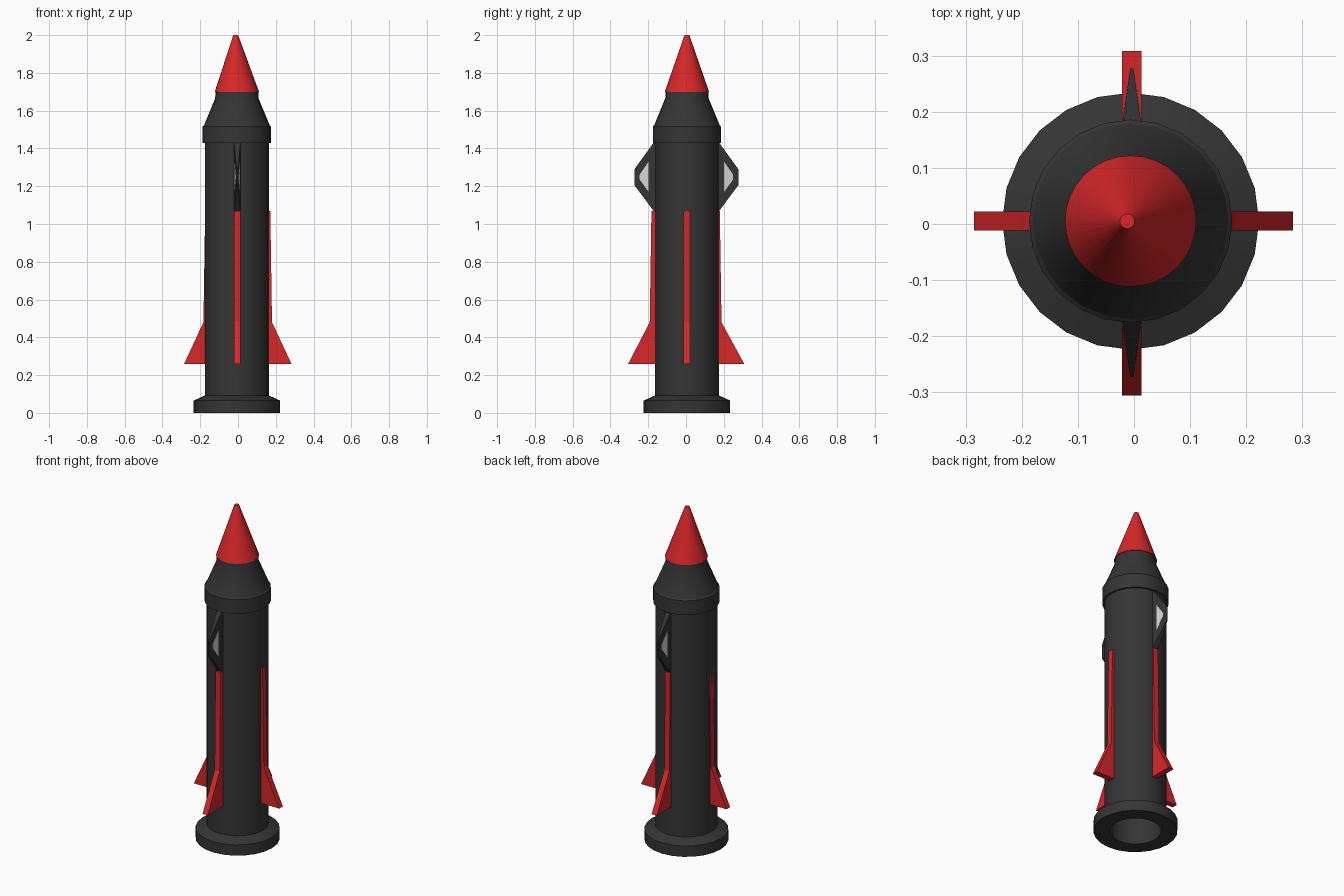
import bpy, bmesh
from math import cos, sin, pi, radians
from mathutils import Matrix

cube = bpy.data.objects.get("Cube")
if cube:
    bpy.data.objects.remove(cube, do_unlink=True)

AXIS = (-0.006, 0.005)   # the hull sits slightly off the origin


def material(name, rgb):
    m = bpy.data.materials.new(name)
    m.use_nodes = True
    m.diffuse_color = (*rgb, 1)
    m.node_tree.nodes["Principled BSDF"].inputs["Base Color"].default_value = (*rgb, 1)
    return m


charcoal = material("charcoal", (0.035, 0.035, 0.035))
red = material("red", (0.68, 0.02, 0.022))
pale_grey = material("pale grey", (0.66, 0.66, 0.66))


def finish(name, bm, mat, smooth=False):
    bmesh.ops.recalc_face_normals(bm, faces=bm.faces)
    mesh = bpy.data.meshes.new(name)
    bm.to_mesh(mesh)
    bm.free()
    mesh.materials.append(mat)
    obj = bpy.data.objects.new(name, mesh)
    bpy.context.collection.objects.link(obj)
    if smooth:
        bpy.ops.object.select_all(action='DESELECT')
        obj.select_set(True)
        bpy.context.view_layer.objects.active = obj
        bpy.ops.object.shade_smooth_by_angle(angle=radians(22))
    return obj


def lathe(name, profile, mat, sides=24, tip_shift=0.0):
    """Revolve (radius, z) points and cap both ends."""
    bm = bmesh.new()
    rings = []
    for i, (r, z) in enumerate(profile):
        dx = tip_shift * i / (len(profile) - 1)
        rings.append([bm.verts.new((AXIS[0] + dx + r * cos(2 * pi * k / sides),
                                    AXIS[1] + r * sin(2 * pi * k / sides), z))
                      for k in range(sides)])
    for a, b in zip(rings, rings[1:]):
        for k in range(sides):
            n = (k + 1) % sides
            bm.faces.new((a[k], a[n], b[n], b[k]))
    bm.faces.new(rings[0])
    bm.faces.new(rings[-1])
    return finish(name, bm, mat, True)


def blade(name, outline, half_width, mat, angle, shift=(0, 0)):
    """Slab from a (radius, z) outline, its half width depending on radius."""
    bm = bmesh.new()
    sides = [[bm.verts.new((r, s * half_width(r), z)) for r, z in outline]
             for s in (-1, 1)]
    for side in sides:
        bm.faces.new(side)
    for k in range(len(outline)):
        n = (k + 1) % len(outline)
        bm.faces.new((sides[0][k], sides[0][n], sides[1][n], sides[1][k]))
    bm.transform(Matrix.Translation((*shift, 0)) @ Matrix.Rotation(radians(angle), 4, 'Z'))
    return finish(name, bm, mat)


# Hull: hollow engine opening, foot flange and long tube
lathe("hull", [(0.14, 0.35), (0.14, 0), (0.229, 0), (0.229, 0.065),
               (0.17, 0.092), (0.17, 1.45)], charcoal)

# Collar and tapering shoulder
lathe("collar", [(0.165, 1.43), (0.181, 1.43), (0.181, 1.515), (0.174, 1.522)], charcoal)
lathe("shoulder", [(0.174, 1.51), (0.174, 1.522), (0.115, 1.665), (0.113, 1.705)], charcoal)

# Nose cone with a small flat tip
lathe("nose_cone", [(0.117, 1.70), (0.013, 2.0)], red, sides=32, tip_shift=-0.006)

# Four fins with long tapering strakes
for name, angle, reach, knee in (("left", 0, 0.283, 0.18), ("back", 90, 0.308, 0.188),
                                 ("right", 180, 0.285, 0.183), ("front", 270, 0.306, 0.192)):
    shift = (-0.004, 0) if name in ("front", "back") else (0, 0.005)
    blade(name + "_fin", [(0.15, 0.26), (reach, 0.26), (knee, 0.48),
                          (knee - 0.009, 1.07), (0.15, 1.07)],
          lambda r: 0.017, red, angle, shift)


# Wedge brackets at front and back, each with a pale triangular panel
def wedge(r):
    return 0.019 - 0.016 * (r - 0.16) / 0.115


for name, angle in (("front", 270), ("back", 90)):
    shift = (-0.004, 0.002)
    blade(name + "_bracket", [(0.16, 1.06), (0.174, 1.07), (0.275, 1.205),
                              (0.275, 1.29), (0.174, 1.43), (0.16, 1.44)],
          wedge, charcoal, angle, shift)
    blade(name + "_bracket_panel", [(0.2, 1.17), (0.247, 1.235), (0.247, 1.262), (0.2, 1.33)],
          lambda r: wedge(r) + 0.001, pale_grey, angle, shift)
